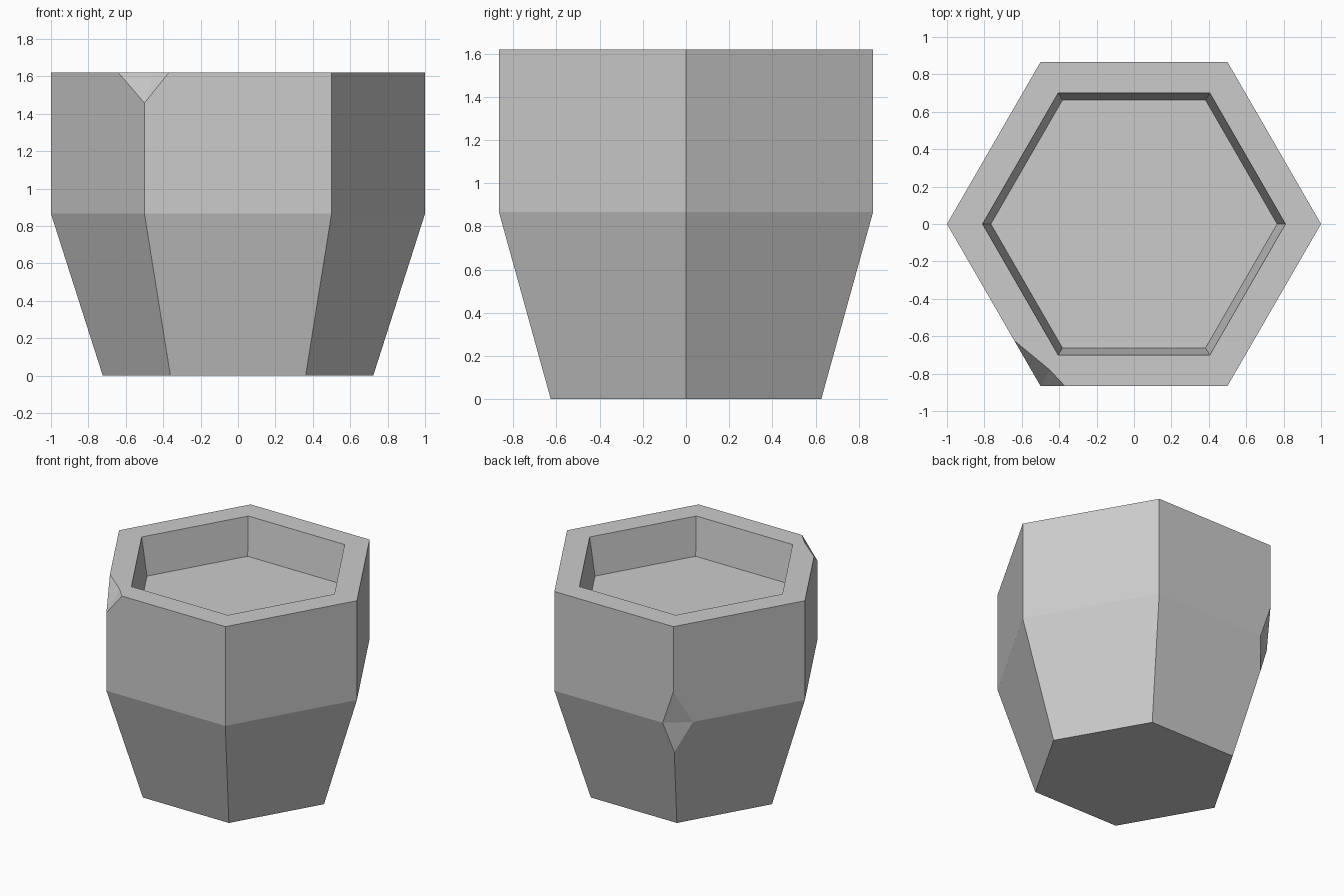
import bpy, bmesh
from math import cos, sin, pi
from mathutils import Vector

cube = bpy.data.objects.get("Cube")
if cube:
    bpy.data.objects.remove(cube)

# Grey material
grey = bpy.data.materials.new("stone_grey")
grey.use_nodes = True
colour = (0.6, 0.6, 0.6, 1)
grey.diffuse_color = colour
grey.node_tree.nodes["Principled BSDF"].inputs["Base Color"].default_value = colour

bm = bmesh.new()
SIDES = 6


def ring(radius, z):
    return [bm.verts.new((radius * cos(2 * pi * k / SIDES),
                          radius * sin(2 * pi * k / SIDES), z)) for k in range(SIDES)]


def along(a, b, t):
    return bm.verts.new(a.co.lerp(b.co, t))


# Hexagonal rings: foot, shoulder, rim, recess edge, recess floor
foot = ring(0.723, 0)
shoulder = ring(1, 0.866)
rim = ring(1, 1.62)
lip = ring(0.81, 1.62)
floor = ring(0.765, 1.335)

# Chip points on the front right rim corner
rim_l = along(rim[4], rim[3], 0.28)
rim_r = along(rim[4], rim[5], 0.13)
rim_low = along(rim[4], shoulder[4], 0.215)
rim_in = bm.verts.new((-0.45, -0.78, 1.62))

# Chip points on the back right shoulder corner
mid_l = along(shoulder[2], shoulder[1], 0.09)
mid_r = along(shoulder[2], shoulder[3], 0.15)
mid_top = along(shoulder[2], rim[2], 0.343)
mid_low = along(shoulder[2], foot[2], 0.27)

# Each band swaps a chipped corner for the points around the chip:
# (face before the corner, face after the corner)
bands = [
    (foot, shoulder, {shoulder[2]: ([mid_low, mid_l], [mid_r, mid_low])}),
    (shoulder, rim, {shoulder[2]: ([mid_l, mid_top], [mid_top, mid_r]),
                     rim[4]: ([rim_low, rim_l], [rim_r, rim_low])}),
    (rim, lip, {rim[4]: ([rim_l, rim_in], [rim_in, rim_r])}),
    (lip, floor, {}),
]
for lower, upper, chips in bands:
    for k in range(SIDES):
        n = (k + 1) % SIDES
        loop = []
        for vert, after in ((lower[k], 1), (lower[n], 0), (upper[n], 0), (upper[k], 1)):
            loop += chips[vert][after] if vert in chips else [vert]
        bm.faces.new(loop)

# Underside, recess floor and chip facets
bm.faces.new(foot[::-1])
bm.faces.new(floor)
bm.faces.new((rim_low, rim_r, rim_in))
bm.faces.new((rim_low, rim_in, rim_l))
bm.faces.new((mid_l, mid_r, mid_top))
bm.faces.new((mid_l, mid_low, mid_r))
for corner in (rim[4], shoulder[2]):
    bm.verts.remove(corner)
bmesh.ops.recalc_face_normals(bm, faces=bm.faces[:])

mesh = bpy.data.meshes.new("hexagonal_pot")
bm.to_mesh(mesh)
bm.free()
mesh.materials.append(grey)
pot = bpy.data.objects.new("hexagonal_pot", mesh)
bpy.context.collection.objects.link(pot)
